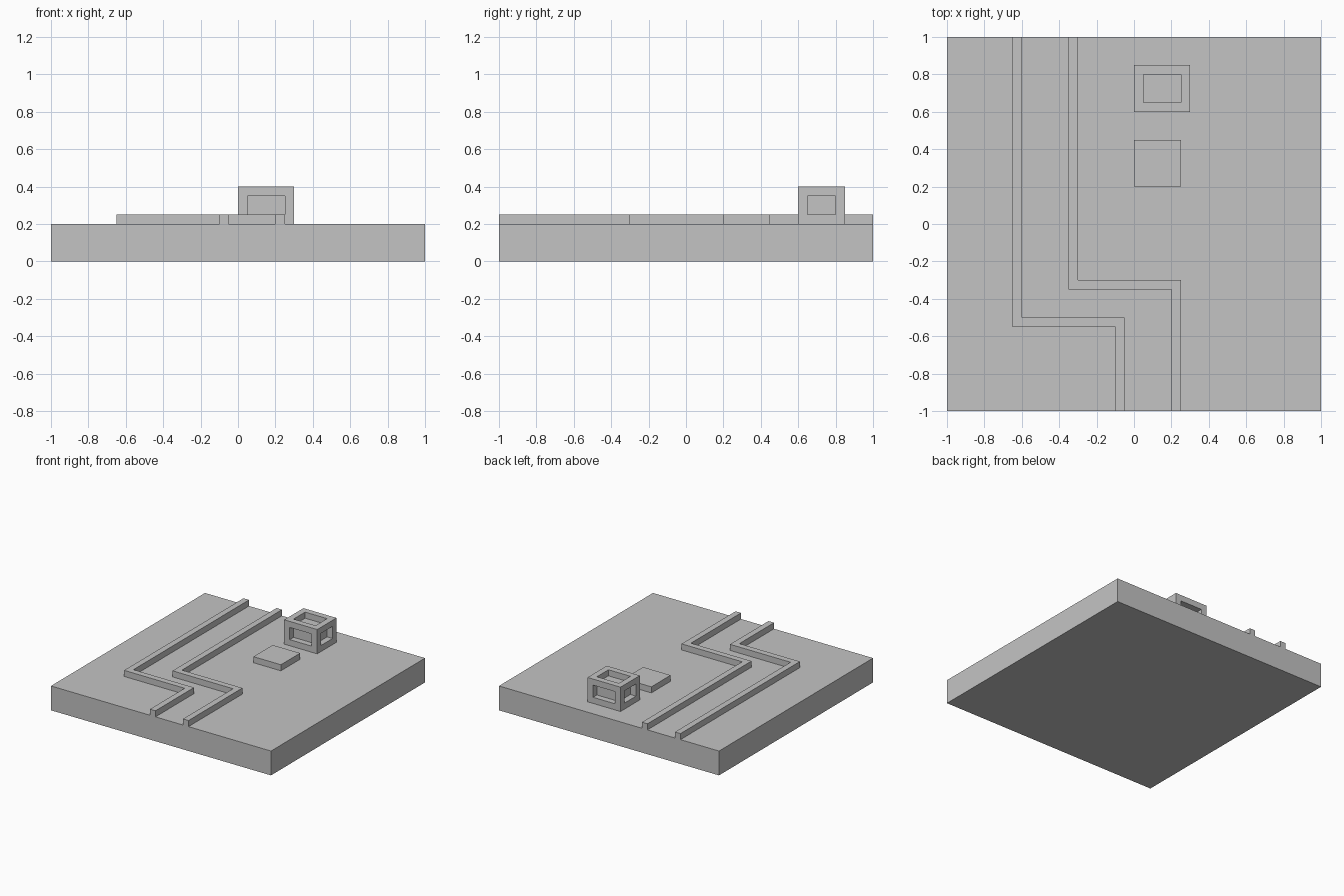
import bpy
import bmesh

cube = bpy.data.objects.get("Cube")
if cube:
    bpy.data.objects.remove(cube, do_unlink=True)

# Single grey material
grey = bpy.data.materials.new("plain_grey")
grey.use_nodes = True
colour = (0.55, 0.55, 0.55, 1)
grey.diffuse_color = colour
grey.node_tree.nodes["Principled BSDF"].inputs["Base Color"].default_value = colour

GROUND = 0.2   # top of the slab
BAR = 0.05     # rail width, rail height and frame thickness


def finish(name, bm):
    bmesh.ops.recalc_face_normals(bm, faces=bm.faces)
    mesh = bpy.data.meshes.new(name)
    bm.to_mesh(mesh)
    bm.free()
    mesh.materials.append(grey)
    obj = bpy.data.objects.new(name, mesh)
    bpy.context.collection.objects.link(obj)
    return obj


def prism(outline, z0, z1):
    """Extrude a flat outline from z0 up to z1."""
    bm = bmesh.new()
    face = bm.faces.new([bm.verts.new((x, y, z0)) for x, y in outline])
    top = bmesh.ops.extrude_face_region(bm, geom=[face], use_keep_orig=True)
    verts = [v for v in top["geom"] if isinstance(v, bmesh.types.BMVert)]
    bmesh.ops.translate(bm, vec=(0, 0, z1 - z0), verts=verts)
    return bm


def box(x0, x1, y0, y1, z0, z1):
    return prism([(x0, y0), (x1, y0), (x1, y1), (x0, y1)], z0, z1)


def stepped_rail(name, x_back, x_front, y_step):
    """Rail running from the back edge, jogging sideways, on to the front edge."""
    outline = [(x_back, 1), (x_back, y_step), (x_front, y_step), (x_front, -1),
               (x_front + BAR, -1), (x_front + BAR, y_step + BAR),
               (x_back + BAR, y_step + BAR), (x_back + BAR, 1)]
    finish(name, prism(outline, GROUND, GROUND + BAR))


# Ground slab
finish("ground_slab", box(-1, 1, -1, 1, 0, GROUND))

# Two parallel stepped rails
stepped_rail("right_rail", -0.65, -0.1, -0.55)
stepped_rail("left_rail", -0.35, 0.2, -0.35)

# Low square pad
finish("square_pad", box(0, 0.25, 0.2, 0.45, GROUND, GROUND + BAR))

# Framed block: recessed panels on the four sides and the top
bm = box(0, 0.3, 0.6, 0.85, GROUND, 0.4)
bmesh.ops.recalc_face_normals(bm, faces=bm.faces)
panels = [f for f in bm.faces if f.normal.z > -0.5]
bmesh.ops.inset_individual(bm, faces=panels, thickness=BAR, use_even_offset=True)
for panel in panels:
    inward = -panel.normal * BAR
    pushed = bmesh.ops.extrude_discrete_faces(bm, faces=[panel])["faces"][0]
    bmesh.ops.translate(bm, vec=inward, verts=pushed.verts)
finish("framed_block", bm)
